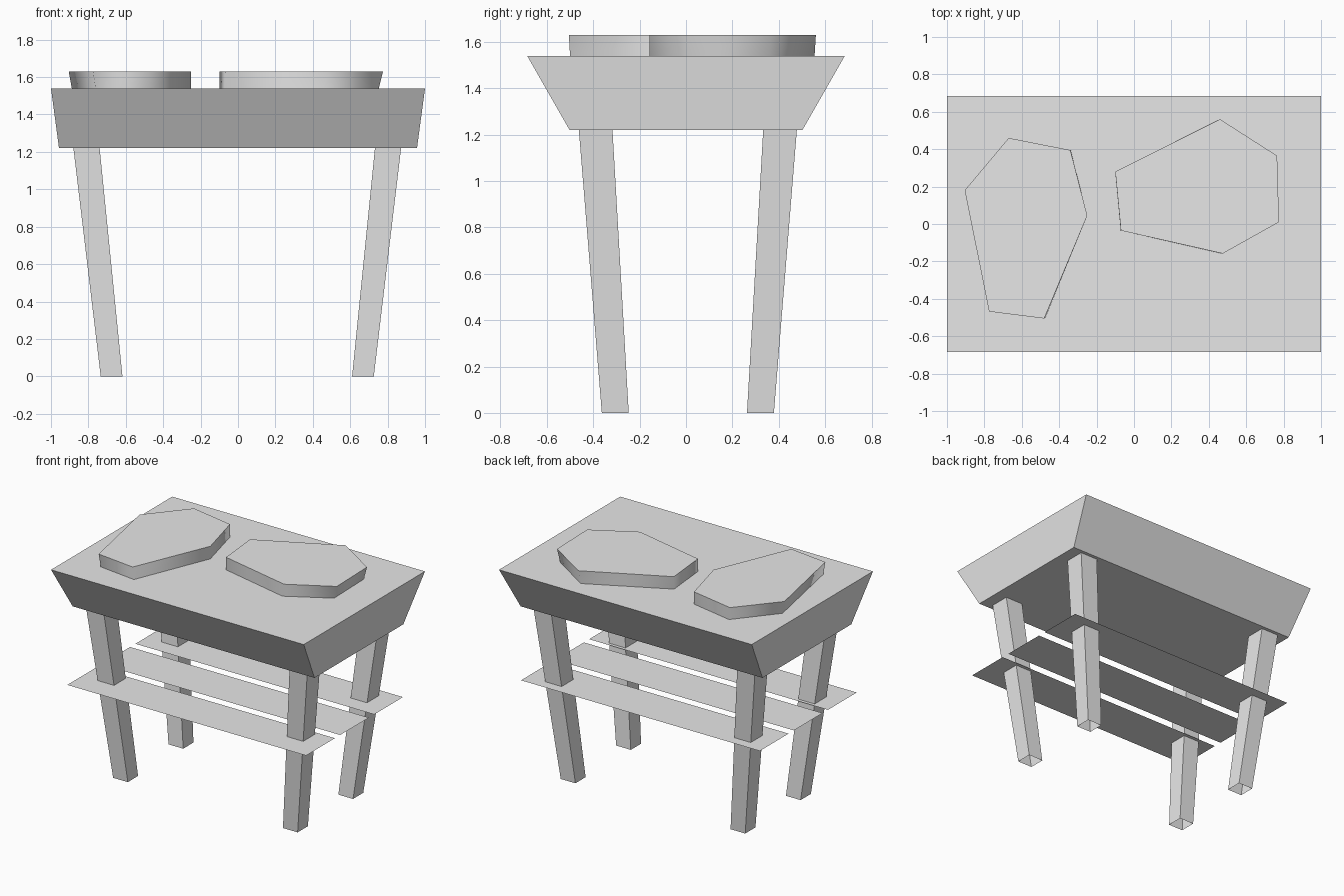
import bpy
import bmesh

cube = bpy.data.objects.get("Cube")
if cube:
    bpy.data.objects.remove(cube, do_unlink=True)

grey = bpy.data.materials.new("plain_grey")
grey.use_nodes = True
grey.diffuse_color = (0.8, 0.8, 0.8, 1)
grey.node_tree.nodes["Principled BSDF"].inputs["Base Color"].default_value = (0.8, 0.8, 0.8, 1)


def rect(x0, x1, y0, y1):
    """Counter-clockwise rectangle outline."""
    return [(x0, y0), (x1, y0), (x1, y1), (x0, y1)]


def finish(name, bm):
    bmesh.ops.recalc_face_normals(bm, faces=bm.faces)
    mesh = bpy.data.meshes.new(name)
    bm.to_mesh(mesh)
    bm.free()
    mesh.materials.append(grey)
    obj = bpy.data.objects.new(name, mesh)
    bpy.context.collection.objects.link(obj)
    return obj


def loft(name, low, z0, high, z1, floor=True, smooth_walls=False):
    """Join a lower outline to an upper one, with a lid and optional floor."""
    bm = bmesh.new()
    a = [bm.verts.new((x, y, z0)) for x, y in low]
    b = [bm.verts.new((x, y, z1)) for x, y in high]
    n = len(a)
    for i in range(n):
        j = (i + 1) % n
        wall = bm.faces.new((a[i], a[j], b[j], b[i]))
        wall.smooth = smooth_walls
    bm.faces.new(b)
    if floor:
        bm.faces.new(a[::-1])
    return finish(name, bm)


# Tabletop: a block flaring outwards to its top
TABLE_LOW, TABLE_HIGH = 1.22, 1.54
loft("tabletop", rect(-0.957, 0.957, -0.502, 0.502), TABLE_LOW,
     rect(-1, 1, -0.685, 0.685), TABLE_HIGH)

# Four splayed, tapered legs with open feet
for side, sx in (("right", -1), ("left", 1)):
    for end, sy in (("front", -1), ("back", 1)):
        def place(outline):
            return [(sx * x - 0.004, sy * y + 0.008) for x, y in outline]
        loft(f"{end}_{side}_leg", place(rect(0.614, 0.73, 0.255, 0.371)), 0,
             place(rect(0.736, 0.876, 0.325, 0.47)), TABLE_LOW, floor=False)

# Three thin shelf planks running through the legs
PLANK, GAP = 0.325, 0.06
for i, label in enumerate(("front", "middle", "back")):
    y = -0.587 + i * (PLANK + GAP)
    bm = bmesh.new()
    bm.faces.new([bm.verts.new((px, py, 0.695))
                  for px, py in rect(-0.94, 0.95, y, y + PLANK)])
    finish(f"{label}_shelf_plank", bm)

# Two irregular six-sided slabs on the table, each narrowing to its base
slabs = {
    "right_slab": (-0.25, [(-0.67, 0.46), (-0.905, 0.18), (-0.775, -0.468),
                           (-0.48, -0.505), (-0.25, 0.045), (-0.34, 0.395)]),
    "left_slab": (-0.1, [(-0.1, 0.28), (-0.07, -0.035), (0.475, -0.158),
                         (0.775, 0.01), (0.765, 0.365), (0.46, 0.56)]),
}
for name, (pivot, outline) in slabs.items():
    base = [(pivot + (x - pivot) * 0.975, y * 0.99) for x, y in outline]
    loft(name, base, TABLE_HIGH, outline, 1.63, floor=False, smooth_walls=True)
